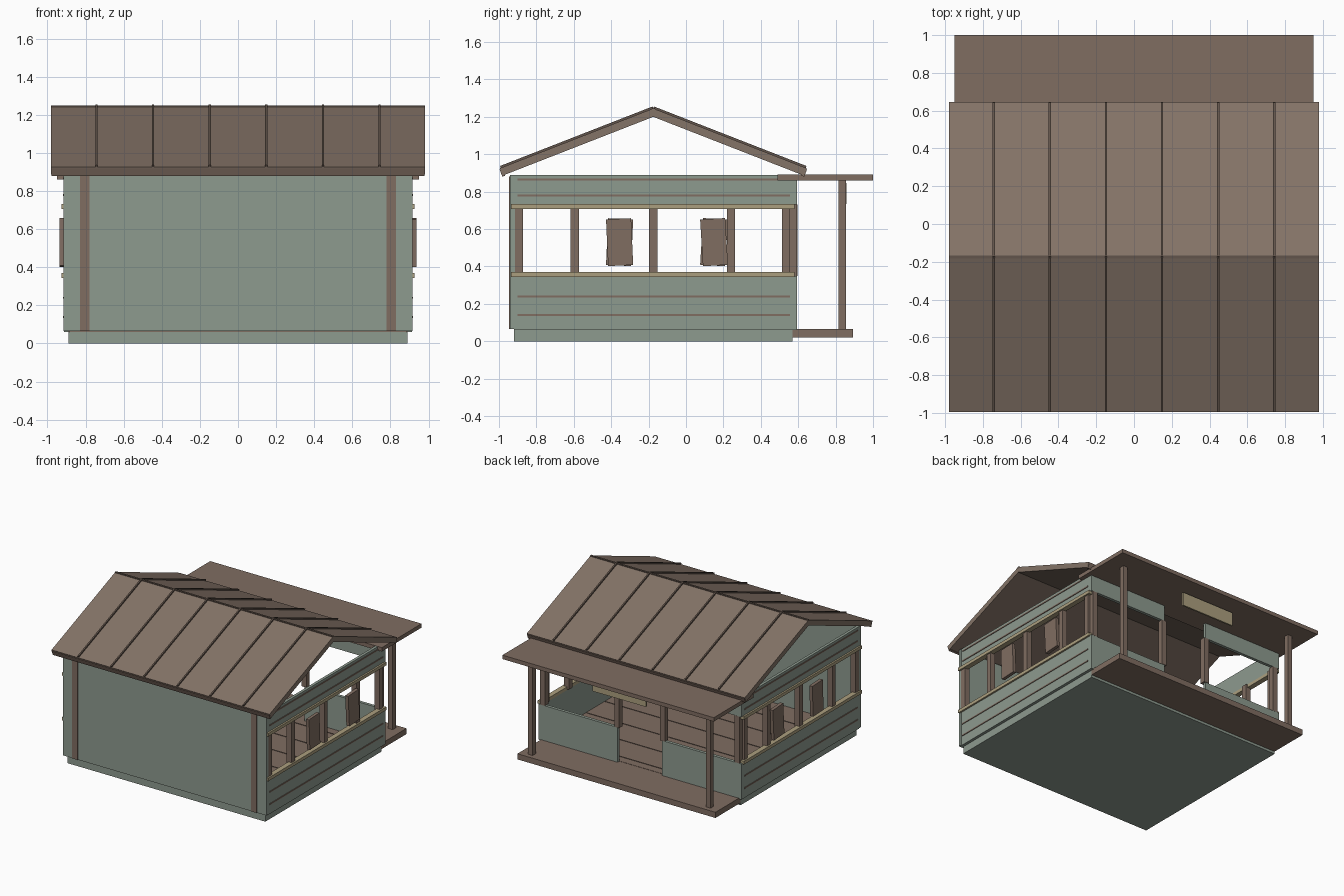
import bpy, bmesh, math
from mathutils import Vector

cube = bpy.data.objects.get("Cube")
if cube:
    bpy.data.objects.remove(cube, do_unlink=True)


def material(name, r, g, b):
    m = bpy.data.materials.new(name)
    m.use_nodes = True
    m.diffuse_color = (r, g, b, 1)
    m.node_tree.nodes["Principled BSDF"].inputs["Base Color"].default_value = (r, g, b, 1)
    return m


GREEN = material("sage green paint", .27, .325, .275)
WOOD = material("brown wood", .215, .153, .12)
ROOF = material("roof brown", .23, .172, .135)
SEAM = material("dark seam brown", .12, .088, .07)
TAN = material("tan trim", .41, .345, .21)


def finish(name, bm, mat):
    bmesh.ops.recalc_face_normals(bm, faces=bm.faces)
    mesh = bpy.data.meshes.new(name)
    bm.to_mesh(mesh)
    bm.free()
    mesh.materials.append(mat)
    obj = bpy.data.objects.new(name, mesh)
    bpy.context.scene.collection.objects.link(obj)
    return obj


def box(name, mat, x, y, z, tilt=0):
    """Box from (min, max) ranges, optionally tilted about x."""
    bm = bmesh.new()
    bmesh.ops.create_cube(bm, size=1)
    bmesh.ops.scale(bm, vec=[r[1] - r[0] for r in (x, y, z)], verts=bm.verts)
    obj = finish(name, bm, mat)
    obj.location = [(r[0] + r[1]) / 2 for r in (x, y, z)]
    obj.rotation_euler.x = tilt
    return obj


def pair(name, mat, x, y, z, tilt=0):
    """Matching boxes on the left (+x) and right (-x)."""
    box("left_" + name, mat, x, y, z, tilt)
    box("right_" + name, mat, (-x[1], -x[0]), y, z, -tilt)


def around(c, half):
    return (c - half, c + half)


def extrude_x(name, mat, profile, x):
    """Extrude a (y, z) outline along x."""
    bm = bmesh.new()
    face = bm.faces.new([bm.verts.new((x[0], y, z)) for y, z in profile])
    new = bmesh.ops.extrude_face_region(bm, geom=[face])["geom"]
    verts = [v for v in new if isinstance(v, bmesh.types.BMVert)]
    bmesh.ops.translate(bm, vec=Vector((x[1] - x[0], 0, 0)), verts=verts)
    return finish(name, bm, mat)


# Base and floor
box("foundation", GREEN, (-.89, .89), (-.92, .57), (0, .06))
box("floor", WOOD, (-.885, .885), (-.92, .57), (.055, .068))
for i in range(6):
    box(f"floor_seam_{i}", SEAM, (-.88, .88), around(-.7 + i * .24, .004), (.066, .071))

# Front wall with two upright boards
box("front_wall", GREEN, (-.915, .915), (-.942, -.915), (.065, .89))
pair("front_board", WOOD, (.78, .83), (-.947, -.94), (.065, .88))

# Side walls with plank grooves, trim and window posts
SIDE = (.89, .913)
pair("lower_side_wall", GREEN, SIDE, (-.92, .59), (.06, .35))
pair("upper_side_wall", GREEN, SIDE, (-.92, .59), (.73, .89))
for i, z in enumerate((.14, .24, .78, .865)):
    pair(f"plank_line_{i}", WOOD, (.91, .918), (-.9, .555), around(z, .005))
for name, z in (("sill", .357), ("head_trim", .72)):
    pair(name, TAN, (.885, .927), (-.935, .58), around(z, .013))
for i, y in enumerate((-.893, -.595, -.175, .24, .535)):
    pair(f"window_post_{i}", WOOD, (.87, .914), around(y, .022), (.35, .73))

# Loose shutters
for i, (y, tilt) in enumerate(((-.355, .045), (.15, .06))):
    pair(f"shutter_{i}", WOOD, (.911, .938), around(y, .067), around(.53, .125), tilt)

# Back wall, open in the middle
BACK = (.568, .593)
pair("low_back_wall", GREEN, (.2, .913), BACK, (.06, .35))
pair("back_header", GREEN, (.2, .913), BACK, (.73, .89))
pair("door_post", WOOD, around(.205, .022), around(.575, .022), (.35, .73))
pair("corner_post", WOOD, around(.875, .022), around(.572, .022), (.35, .73))

# Porch
box("porch_floor", WOOD, (-.89, .89), (.565, .893), (.02, .066))
pair("porch_post", WOOD, around(.8, .02), around(.835, .02), (.06, .865))
box("porch_canopy", WOOD, (-.95, .95), (.49, 1), (.86, .892))
box("hanging_sign", TAN, (-.24, .24), (.845, .858), (.735, .845))

# Gabled roof with raised seams and eave boards
RIDGE_Y, RIDGE_Z, RUN, DROP = -.175, 1.245, .82, .32
slope = math.atan2(DROP, RUN)
for name, s in (("front", -1), ("back", 1)):
    out = Vector((s * math.cos(slope), -math.sin(slope)))
    up = Vector((s * math.sin(slope), math.cos(slope)))
    top = Vector((RIDGE_Y, RIDGE_Z))
    length = math.hypot(RUN, DROP)

    def slab(part, mat, start, end, low, high, x):
        pts = [top + out * a + up * b for a, b in
               ((start, low), (end, low), (end, high), (start, high))]
        extrude_x(f"{name}_{part}", mat, pts, x)

    slab("roof_slope", ROOF, 0, length, -.042, 0, (-.98, .98))
    slab("eave_board", WOOD, length - .012, length + .004, -.047, -.006, (-.978, .978))
    for i in range(6):
        x = (i - 2.5) * .297
        slab(f"roof_seam_{i}", SEAM, 0, length - .005, -.002, .011, around(x, .006))
box("ridge_cap", SEAM, (-.98, .98), around(RIDGE_Y, .008), (1.23, 1.248))
